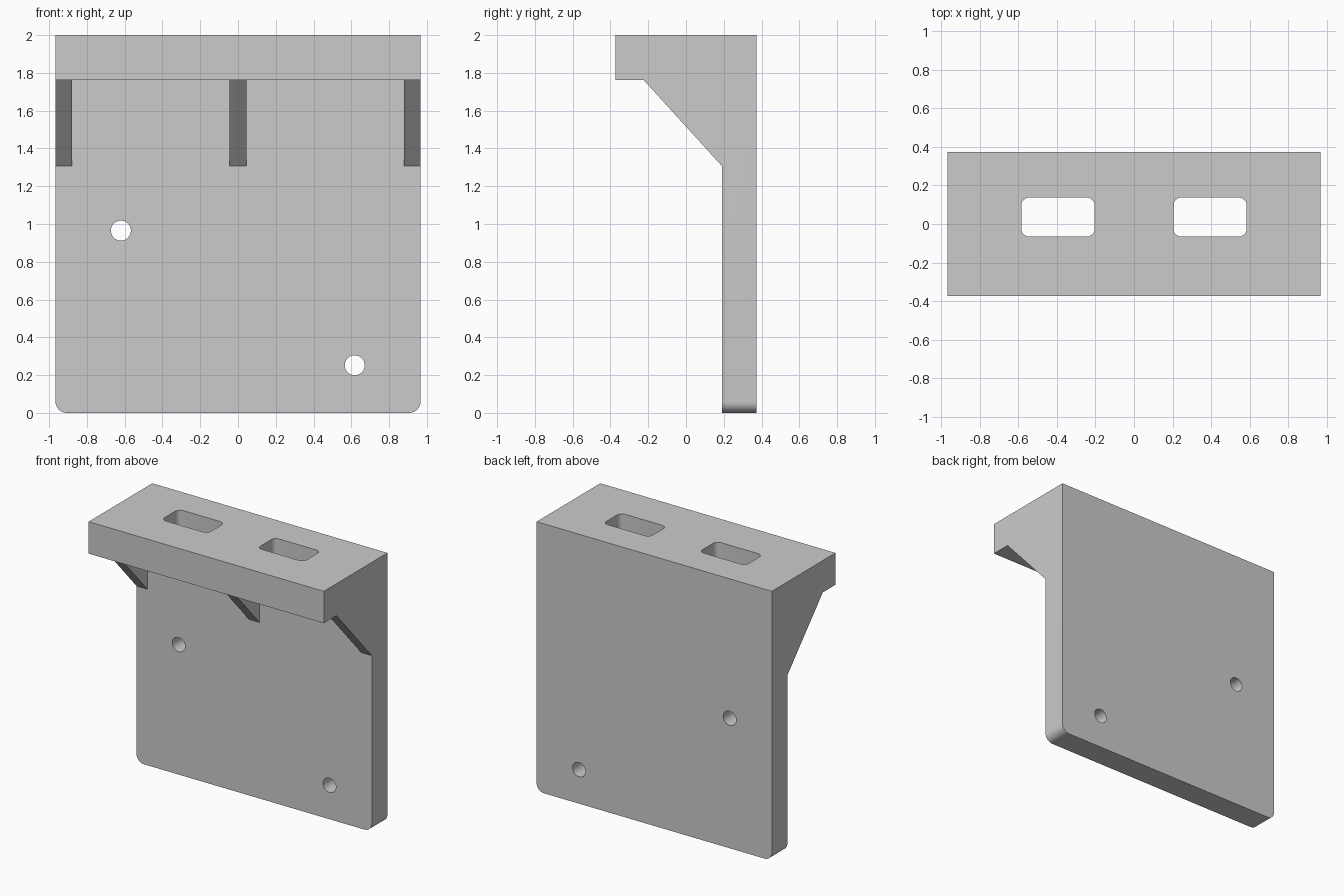
import bpy, bmesh
from math import cos, sin, pi
from mathutils import Vector

if "Cube" in bpy.data.objects:
    bpy.data.objects.remove(bpy.data.objects["Cube"])

W, D, H = 0.966, 0.373, 2.0            # half width, half depth, height
PLATE_Y, SHELF_Z = 0.19, 1.763         # plate front face, shelf underside
RIB_Y, RIB_Z, RIB_T = -0.225, 1.307, 0.088


def prism(name, points, offset):
    """Extrude a closed outline of 3D points by an offset vector."""
    bm = bmesh.new()
    face = bm.faces.new([bm.verts.new(p) for p in points])
    ext = bmesh.ops.extrude_face_region(bm, geom=[face])
    verts = [v for v in ext["geom"] if isinstance(v, bmesh.types.BMVert)]
    bmesh.ops.translate(bm, verts=verts, vec=Vector(offset))
    bmesh.ops.recalc_face_normals(bm, faces=bm.faces)
    mesh = bpy.data.meshes.new(name)
    bm.to_mesh(mesh)
    bm.free()
    obj = bpy.data.objects.new(name, mesh)
    bpy.context.collection.objects.link(obj)
    return obj


def rounded_rect(cx, cy, hx, hy, r, n=6):
    """2D outline with corner arcs; a circle when r equals hx and hy."""
    pts = []
    for q, (sx, sy) in enumerate([(1, 1), (-1, 1), (-1, -1), (1, -1)]):
        last = n if hx == r else n + 1
        for i in range(last):
            a = (q + i / n) * pi / 2
            pts.append((cx + sx * (hx - r) + r * cos(a),
                        cy + sy * (hy - r) + r * sin(a)))
    return pts


# Bracket body: side profile swept across the full width
profile = [(D, 0), (D, H), (-D, H), (-D, SHELF_Z), (RIB_Y, SHELF_Z),
           (PLATE_Y, RIB_Z), (PLATE_Y, 0)]
bracket = prism("shelf_bracket", [(-W, y, z) for y, z in profile], (2 * W, 0, 0))

# Rounded bottom corners of the back plate
bm = bmesh.new()
bm.from_mesh(bracket.data)
corners = [e for e in bm.edges
           if all(v.co.z < 0.001 for v in e.verts)
           and abs(e.verts[0].co.x - e.verts[1].co.x) < 0.001]
bmesh.ops.bevel(bm, geom=corners, offset=0.06, offset_type='OFFSET',
                segments=8, profile=0.5, affect='EDGES')
bm.to_mesh(bracket.data)
bm.free()

cutters = []
# Pockets between the three ribs
pocket = [(-0.3, SHELF_Z), (PLATE_Y, SHELF_Z), (PLATE_Y, 1.25), (-0.3, 1.25)]
for x in (-W + RIB_T, RIB_T / 2):
    cutters.append(prism("rib_pocket_cutter", [(x, y, z) for y, z in pocket],
                         (W - 1.5 * RIB_T, 0, 0)))
# Slots through the shelf
for x in (-0.394, 0.394):
    outline = rounded_rect(x, 0.036, 0.19, 0.101, 0.04)
    cutters.append(prism("slot_cutter", [(a, b, 1.6) for a, b in outline], (0, 0, 0.6)))
# Screw holes through the plate
for x, z in ((-0.62, 0.965), (0.618, 0.252)):
    outline = rounded_rect(x, z, 0.053, 0.053, 0.053, 8)
    cutters.append(prism("screw_hole_cutter", [(a, 0, b) for a, b in outline], (0, 0.6, 0)))

bpy.context.view_layer.objects.active = bracket
bracket.select_set(True)
for cutter in cutters:
    mod = bracket.modifiers.new("cut", 'BOOLEAN')
    mod.operation, mod.solver, mod.object = 'DIFFERENCE', 'EXACT', cutter
    bpy.ops.object.modifier_apply(modifier=mod.name)
    bpy.data.objects.remove(cutter)

bpy.ops.object.shade_smooth_by_angle(angle=pi / 6)
